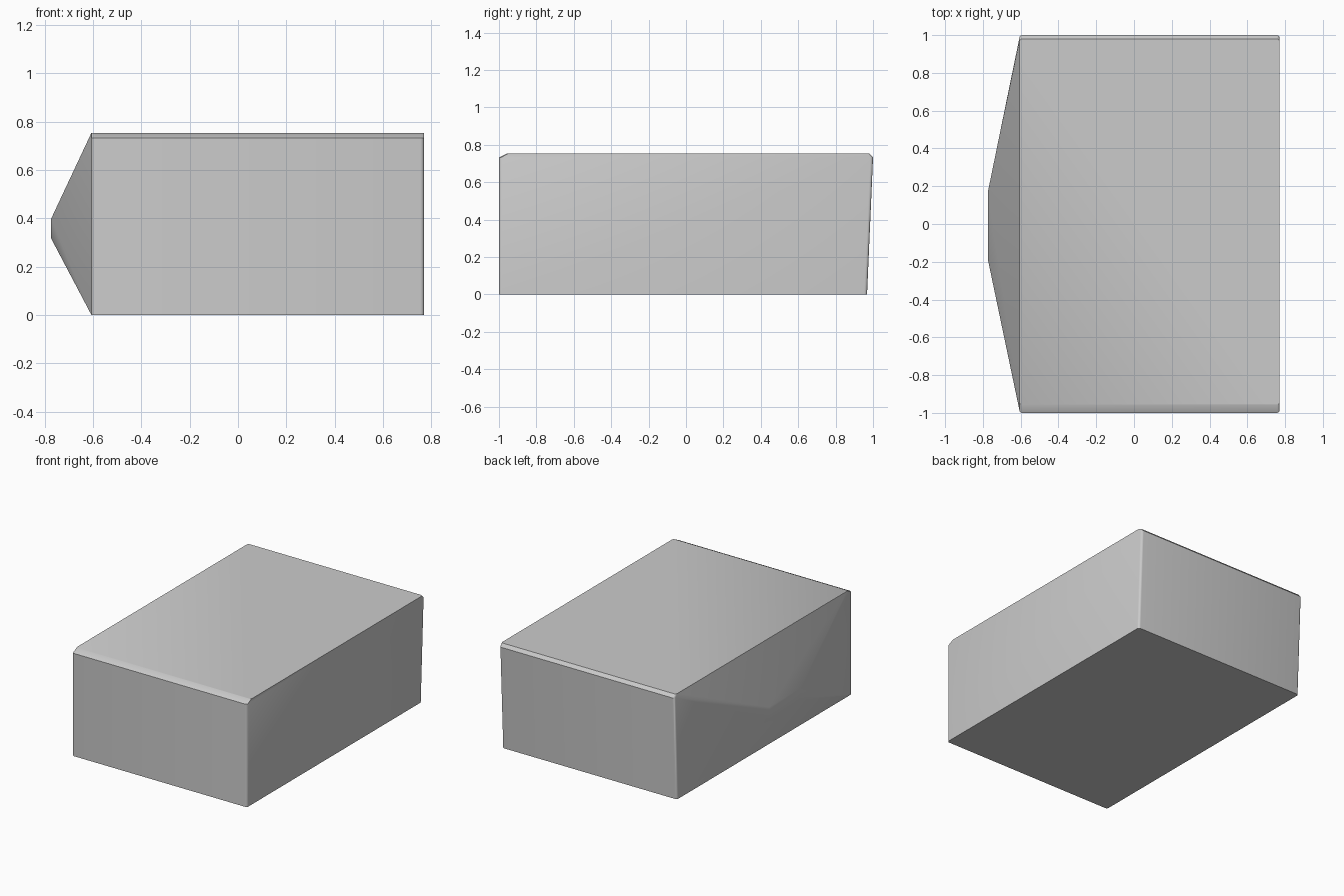
import bpy, bmesh, math

if "Cube" in bpy.data.objects:
    bpy.data.objects.remove(bpy.data.objects["Cube"])

X0, X1 = -0.607, 0.771      # box extent in x
R, SEG = 0.016, 4           # rounded upright corners

bm = bmesh.new()


def ring(y0, y1, z):
    """Rounded rectangle, starting and ending on the left side."""
    corners = [(X0 + R, y0 + R, 180), (X1 - R, y0 + R, 270),
               (X1 - R, y1 - R, 0), (X0 + R, y1 - R, 90)]
    verts = []
    for cx, cy, start in corners:
        for i in range(SEG + 1):
            a = math.radians(start + 90 * i / SEG)
            verts.append(bm.verts.new((cx + R * math.cos(a), cy + R * math.sin(a), z)))
    return verts


# Box: leaning back wall, small chamfers along the front and back top edges
low = ring(-1.0, 0.968, 0.0)
mid = ring(-1.0, 1.0, 0.732)
top = ring(-0.957, 0.98, 0.754)
for a, b in ((low, mid), (mid, top)):
    for i in range(len(a) - 1):
        bm.faces.new((a[i], a[i + 1], b[i + 1], b[i]))
bm.faces.new(top)
bm.faces.new(low[::-1])

# Left side: shallow pyramid ending in a small flat rectangle
fl, fh, bh, bl = [bm.verts.new((-0.774, y, z)) for y, z in
                  ((-0.186, 0.317), (-0.186, 0.398), (0.168, 0.398), (0.168, 0.317))]
for face in ((fl, fh, bh, bl),
             (top[0], top[-1], bh, fh),
             (low[-1], low[0], fl, bl),
             (low[0], mid[0], fh, fl), (mid[0], top[0], fh),
             (mid[-1], low[-1], bl, bh), (top[-1], mid[-1], bh)):
    bm.faces.new(face)

bmesh.ops.recalc_face_normals(bm, faces=bm.faces)
mesh = bpy.data.meshes.new("box_body")
bm.to_mesh(mesh)
bm.free()
body = bpy.data.objects.new("box_body", mesh)
bpy.context.collection.objects.link(body)
bpy.context.view_layer.objects.active = body
body.select_set(True)
bpy.ops.object.shade_smooth_by_angle(angle=math.radians(30))
